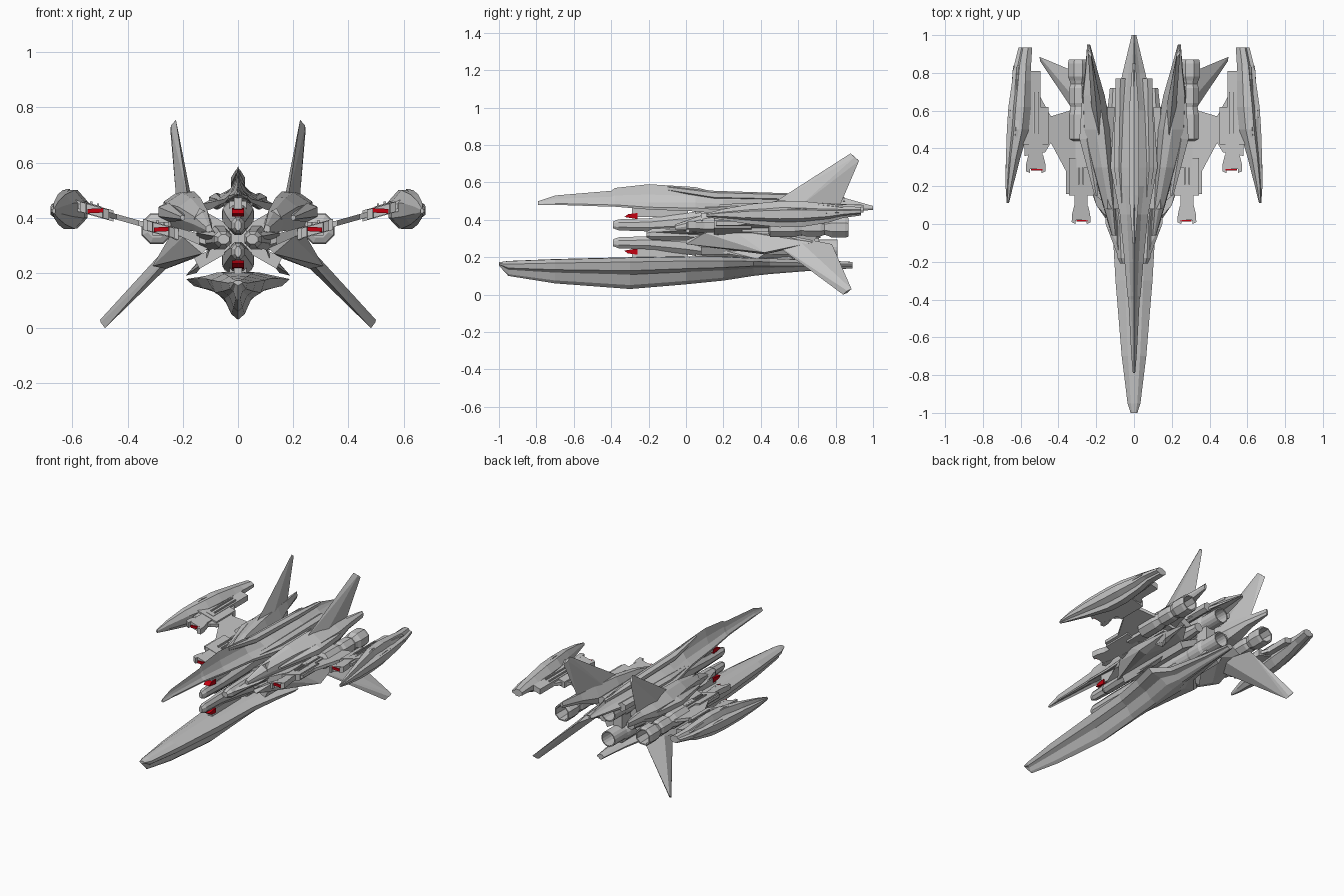
import bpy, bmesh, math
from mathutils import Vector

def material(name, col):
    m = bpy.data.materials.new(name)
    m.diffuse_color = (*col, 1)
    return m

GREY = material("hull grey", (0.55, 0.55, 0.55))
RED = material("signal red", (0.55, 0.0, 0.005))

def finish(bm, name, mat, mirror):
    bmesh.ops.recalc_face_normals(bm, faces=bm.faces)
    me = bpy.data.meshes.new(name)
    bm.to_mesh(me)
    bm.free()
    me.materials.append(mat)
    ob = bpy.data.objects.new(name, me)
    bpy.context.collection.objects.link(ob)
    if mirror:
        ob.modifiers.new("mirror", 'MIRROR').use_mirror_merge = False
    return ob

def loft(name, prof, stations, mirror=False, mat=GREY):
    """Skin a profile along y; stations are (y, x, z, half width, up, down)."""
    bm = bmesh.new()
    rings = [[bm.verts.new((x + u * w, y, z + v * (up if v > 0 else dn))) for u, v in prof]
             for y, x, z, w, up, dn in stations]
    n = len(prof)
    for a, b in zip(rings, rings[1:]):
        for i in range(n):
            bm.faces.new((a[i], a[(i + 1) % n], b[(i + 1) % n], b[i]))
    bm.faces.new(rings[0])
    bm.faces.new(rings[-1])
    return finish(bm, name, mat, mirror)

def hull(name, pts, mirror=False, mat=GREY):
    bm = bmesh.new()
    for p in pts:
        bm.verts.new(p)
    r = bmesh.ops.convex_hull(bm, input=bm.verts)
    bmesh.ops.dissolve_limit(bm, angle_limit=0.01, verts=bm.verts, edges=bm.edges)
    return finish(bm, name, mat, mirror)

def box(name, c, s, mirror=False, mat=GREY, slope=0):
    pts = [(c[0] + i * s[0] / 2, c[1] + j * s[1] / 2, c[2] + k * s[2] / 2 + slope * i * s[0] / 2)
           for i in (-1, 1) for j in (-1, 1) for k in (-1, 1)]
    return hull(name, pts, mirror, mat)

def fin(name, root_le, root_te, tip_le, tip_te, t):
    """Diamond-section fin, thick at the root."""
    a, b, c, d = map(Vector, (root_le, root_te, tip_le, tip_te))
    n = (b - a).cross(c - a).normalized()
    rm, tm = a.lerp(b, 0.45), c.lerp(d, 0.5)
    hull(name, [a, b, c, d, rm + n * t, rm - n * t, tm + n * t * .3, tm - n * t * .3], True)

def wing_z(x):
    return 0.28 + 0.28 * x

def plate(name, outline, t):
    """Sloped wing panel from an (x, y) outline."""
    bm = bmesh.new()
    f = bm.faces.new([bm.verts.new((x, y, wing_z(x) - t / 2)) for x, y in outline])
    r = bmesh.ops.extrude_face_region(bm, geom=[f])
    bmesh.ops.translate(bm, vec=(0, 0, t), verts=[v for v in r["geom"] if isinstance(v, bmesh.types.BMVert)])
    finish(bm, name, GREY, True)

def sym(half):
    return half + [(-u, v) for u, v in reversed(half) if u]

def ngon(n):
    return [(math.cos((i + .5) * 2 * math.pi / n), math.sin((i + .5) * 2 * math.pi / n)) for i in range(n)]

def tube(name, n, x, z, yr, mirror=False):
    return loft(name, ngon(n), [(y, x, z, r, r, r) for y, r in yr], mirror)

# Lower prow hull
keel = sym([(0, 1), (.5, .9), (1, .15), (.85, -.3), (.5, -.45), (.25, -.85), (0, -1)])
loft("lower_hull", keel, [
    (-1, 0, .165, .018, .008, .01), (-.95, 0, .16, .034, .02, .06), (-.7, 0, .165, .065, .025, .105),
    (-.3, 0, .17, .098, .03, .14), (0, 0, .175, .115, .03, .12), (.2, 0, .175, .15, .03, .10),
    (.36, 0, .175, .188, .02, .075), (.45, 0, .17, .10, .025, .06), (.7, 0, .165, .05, .02, .035),
    (.89, 0, .16, .025, .015, .02)])

# Upper spine hull with drooping edges
crest = sym([(0, 1), (.18, .5), (.5, .12), (1, -.5), (.95, -1), (.45, -.4), (0, -.6)])
loft("upper_hull", crest, [
    (-.79, 0, .49, .006, .01, .01), (-.7, 0, .495, .014, .035, .015), (-.4, 0, .49, .03, .065, .02),
    (-.38, 0, .49, .035, .08, .02), (-.2, 0, .48, .05, .11, .025), (.05, 0, .48, .075, .095, .035),
    (.2, 0, .48, .105, .055, .05), (.3, 0, .48, .125, .055, .055), (.6, 0, .475, .105, .058, .04),
    (.8, 0, .475, .06, .055, .03), (1, 0, .462, .012, .012, .01)])
loft("upper_hull_flank", ngon(6), [
    (.05, .06, .46, .01, .01, .01), (.3, .08, .46, .03, .03, .03), (.77, .072, .46, .03, .03, .03)], True)
loft("dorsal_ridge", ngon(6), [
    (-.1, 0, .57, .008, .01, .02), (.15, 0, .535, .03, .02, .03), (.6, 0, .525, .03, .015, .03),
    (.85, 0, .51, .01, .01, .02)])

# Stacked nose guns flowing into the centre engines
for nm, z, s in (("upper", .41, 1), ("lower", .245, -1)):
    g = .325 + .048 * s
    loft(nm + "_nose_gun", ngon(8), [
        (-.39, 0, g, .012, .02, .02), (-.36, 0, g, .025, .032, .032), (-.2, 0, g, .03, .038, .038),
        (0, 0, g + .015 * s, .045, .05, .05), (.15, 0, z, .06, .06, .06), (.45, 0, z, .06, .06, .06)])
    tube(nm + "_engine", 16, 0, z, [
        (.42, .06), (.55, .052), (.57, .058), (.66, .058), (.68, .05), (.81, .05), (.81, .043), (.6, .04)])
    box(nm + "_gun_mount", (0, -.14, z + .035 * s), (.03, .3, .06))
    hull(nm + "_red_block", [(x, y + dy, .325 + s * dz) for x in (-.021, .021)
         for y, dz in ((-.33, .09), (-.27, .11), (-.27, .08), (-.31, .105)) for dy in (0, .012)], mat=RED)

# Core and diagonal pylons
box("core_spine", (0, .38, .325), (.06, .66, .27))
for nm, s in (("upper", 1), ("lower", -1)):
    hull(nm + "_diagonal_pylon", [(x, y, .325 + s * z) for x, z in ((.02, .0), (.0, .03), (.14, .11), (.16, .07))
         for y in (.08, .62)], True)

# Mid pods beside the core
loft("mid_pod", ngon(8), [
    (-.21, .052, .322, .022, .018, .018), (-.18, .055, .322, .035, .033, .033), (0, .06, .325, .04, .04, .04),
    (.2, .08, .325, .055, .06, .05), (.55, .10, .33, .05, .05, .05), (.72, .10, .33, .03, .03, .03)], True)
hull("mid_pod_blade", [(.07, -.21, .33), (.09, -.1, .35), (.15, 0, .345), (.15, .4, .35), (.09, .4, .37),
                       (.07, 0, .31), (.15, .4, .31)], True)

# Swept shoulder bodies
shoulder = [(-.5, 1), (.1, .95), (.9, .4), (1, -.3), (.6, -1), (-.6, -1), (-1, -.2)]
loft("upper_shoulder", shoulder, [
    (-.06, .105, .36, .012, .015, .015), (.1, .13, .39, .035, .04, .04), (.3, .165, .415, .055, .06, .06),
    (.5, .195, .425, .075, .07, .07), (.68, .215, .435, .06, .06, .055), (.8, .225, .45, .035, .035, .03),
    (.95, .24, .46, .008, .02, .02)], True)
loft("shoulder_outer_blade", ngon(6), [
    (.15, .2, .40, .01, .01, .01), (.45, .25, .425, .045, .028, .04), (.65, .25, .43, .03, .03, .03),
    (.88, .235, .45, .008, .012, .012)], True)
hull("lower_shoulder", [(.11, 0, .29), (.13, .0, .27), (.2, .1, .33), (.24, .25, .345), (.15, .25, .28),
                        (.31, .42, .225), (.26, .42, .215), (.18, .7, .31), (.27, .68, .28),
                        (.14, .62, .26)], True)
hull("lower_side_blade", [(.10, .02, .285), (.12, .1, .24), (.19, .38, .19), (.15, .38, .20), (.12, .5, .27)], True)

# Tail fins
fin("upper_fin", (.18, .42, .46), (.215, .82, .47), (.225, .88, .755), (.245, .925, .715), .028)
fin("lower_fin", (.2, .42, .31), (.25, .78, .27), (.482, .84, .0), (.5, .885, .03), .028)

# Sloped wing panels
plate("inner_wing", [(.1, .12), (.22, .16), (.36, .16), (.36, .28), (.44, .43), (.47, .38), (.58, .36),
                     (.58, .8), (.54, .8), (.54, .68), (.5, .68), (.44, .57), (.34, .6), (.1, .62)], .02)
plate("wing_root_block", [(.14, .1), (.24, .18), (.24, .56), (.14, .6)], .045)

# Wing guns with forked muzzles, rails and red plates
for nm, x, y, w in (("inner", .28, 0, .10), ("outer", .52, .27, .105)):
    z = wing_z(x)
    box(nm + "_gun_body", (x, y + .25, z), (w * 1.3, .2, .04), True, slope=.28)
    box(nm + "_gun_neck", (x, y + .09, z), (w * .7, .14, .035), True, slope=.28)
    for k in (-1, 1):
        hull(nm + "_gun_prong", [(x + k * w * a, y + b, z + .28 * k * w * a + c) for a, b in
             ((.5, .01), (.3, 0), (.25, .05), (.48, .05), (.36, .1)) for c in (-.018, .018)], True)
        box(nm + "_gun_rail", (x + k * .012, y + .32, z + .02 + k * .003), (.008, .22, .02), True)
    box(nm + "_gun_red_plate", (x - .005, y + .016, z), (.06, .008, .016), True, RED, slope=-.05)
    box(nm + "_gun_red_core", (x, y + .02, z), (w * .5, .009, .012), True, RED)
box("outer_wing_rail", (.52, .63, wing_z(.52) + .005), (.05, .36, .035), True, slope=.28)

# Eight-sided nacelles on the wings
tube("nacelle", 8, .295, .36, [
    (.44, .035), (.45, .056), (.58, .056), (.6, .05), (.62, .045), (.64, .052), (.72, .052), (.74, .044),
    (.76, .05), (.78, .06), (.85, .06), (.87, .054), (.87, .046), (.7, .04)], True)
box("nacelle_pylon", (.28, .45, .36), (.06, .3, .05), True)

# Wing-tip pods
pod = [(-.4, 1), (.35, 1), (.55, .45), (1, .3), (1, -.35), (.45, -.6), (.3, -1), (-.4, -1), (-1, -.45), (-1, .4)]
loft("tip_pod", pod, [
    (.11, .668, .425, .006, .01, .01), (.2, .66, .428, .02, .03, .03), (.35, .64, .43, .038, .055, .055),
    (.5, .615, .43, .058, .07, .07), (.62, .605, .432, .06, .068, .07), (.76, .595, .435, .05, .05, .05),
    (.84, .59, .44, .045, .035, .03), (.935, .575, .445, .036, .022, .022)], True)
hull("tip_pod_side_blade", [(.668, .13, .435), (.68, .28, .44), (.68, .3, .41), (.655, .6, .46), (.64, .84, .44),
                            (.61, .8, .44), (.62, .4, .48), (.62, .4, .39)], True)
hull("tip_pod_top_ridge", [(.655, .25, .45), (.61, .5, .505), (.625, .5, .505), (.60, .84, .47), (.62, .84, .465),
                           (.6, .6, .45), (.64, .6, .45)], True)
